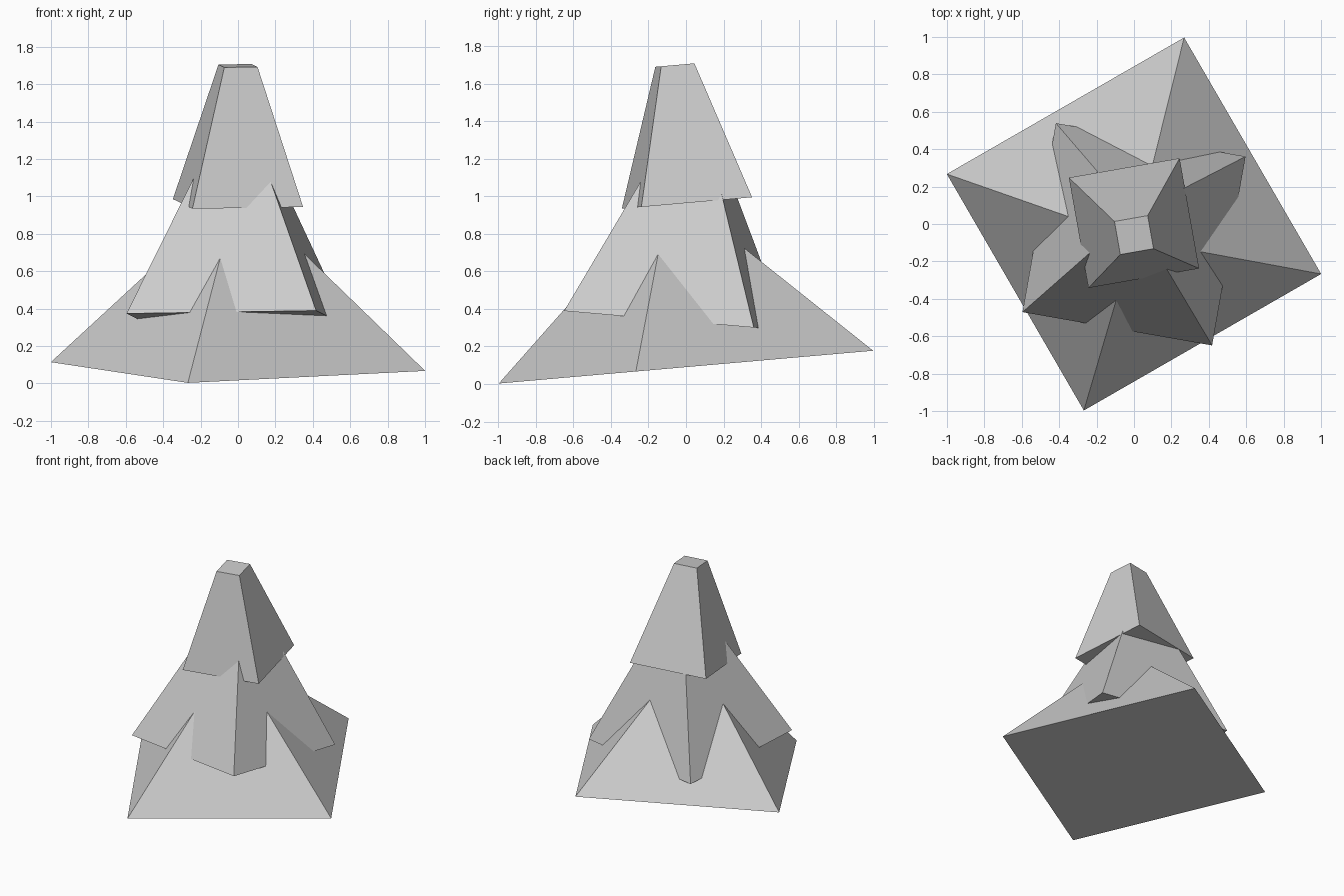
import bpy
import bmesh
from math import radians
from mathutils import Matrix

cube = bpy.data.objects.get("Cube")
if cube:
    bpy.data.objects.remove(cube, do_unlink=True)

# One plain grey for the whole tree
grey = bpy.data.materials.new("light_grey")
grey.use_nodes = True
colour = (0.6, 0.6, 0.6, 1.0)
grey.diffuse_color = colour
grey.node_tree.nodes["Principled BSDF"].inputs["Base Color"].default_value = colour

TAPER = 0.3  # top width relative to base width


def add_tier(name, base, radius, height, yaw, tilt):
    """Closed four-sided frustum standing on its base centre, turned then tilted."""
    bm = bmesh.new()
    place = (Matrix.Translation(base)
             @ Matrix.Rotation(radians(tilt), 4, 'X')
             @ Matrix.Rotation(radians(yaw), 4, 'Z')
             @ Matrix.Translation((0, 0, height / 2)))
    bmesh.ops.create_cone(bm, cap_ends=True, segments=4, radius1=radius,
                          radius2=radius * TAPER, depth=height, matrix=place)
    mesh = bpy.data.meshes.new(name)
    bm.to_mesh(mesh)
    bm.free()
    mesh.materials.append(grey)
    obj = bpy.data.objects.new(name, mesh)
    bpy.context.collection.objects.link(obj)


# Three stacked branch tiers, leaning alternately forward and back
add_tier("lower_branches", (0, 0, 0.09), 1.036, 0.665, -15, 5)
add_tier("middle_branches", (0, -0.055, 0.337), 0.728, 0.87, 35, -5)
add_tier("upper_branches", (0, 0.005, 0.964), 0.425, 0.737, 55, 5)
